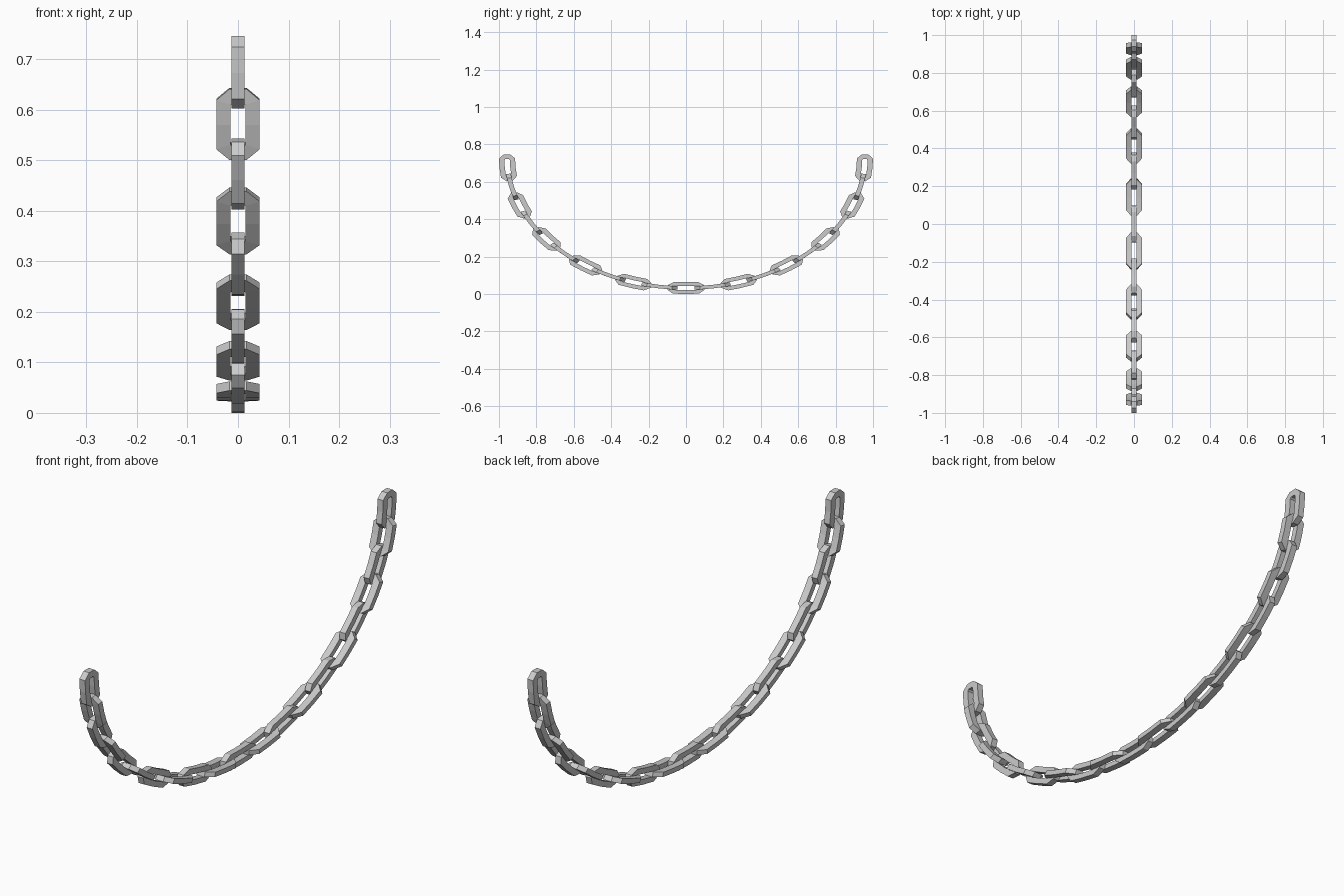
import bpy
import bmesh
from math import sin, cos, radians

if "Cube" in bpy.data.objects:
    bpy.data.objects.remove(bpy.data.objects["Cube"])

R = 0.957              # radius of the arc through the link centres
SQUASH = 0.73          # vertical flattening of the semicircle
STEP = radians(8.55)   # angle between neighbouring links
L, W, T = 0.0975, 0.043, 0.0128   # link half length, half width, half thickness


def loop(length, width, flat, chamfer):
    """Chamfered link outline with a midpoint on each long side."""
    s = length - chamfer
    return [(length, -flat), (length, flat), (s, width), (0, width), (-s, width),
            (-length, flat), (-length, -flat), (-s, -width), (0, -width), (s, -width)]


OUTER = loop(L, W, 0.017, 0.03)
INNER = loop(L - 0.034, 0.0145, 0.009, 0.009)


def bend(u, radial, x, angle):
    """Wrap a point around the flattened arc."""
    a = angle + u / R
    r = R + radial
    return (x, r * sin(a), SQUASH * (1 - r * cos(a)))


def make_link(name, angle, in_plane):
    bm = bmesh.new()
    rings = []
    for outline, t in ((OUTER, T), (OUTER, -T), (INNER, -T), (INNER, T)):
        ring = []
        for u, w in outline:
            radial, x = (w, t) if in_plane else (t, w)
            ring.append(bm.verts.new(bend(u, radial, x, angle)))
        rings.append(ring)
    n = len(OUTER)
    for k in range(4):
        a, b = rings[k], rings[(k + 1) % 4]
        for i in range(n):
            j = (i + 1) % n
            bm.faces.new((a[i], a[j], b[j], b[i]))
    bmesh.ops.recalc_face_normals(bm, faces=bm.faces)
    mesh = bpy.data.meshes.new(name)
    bm.to_mesh(mesh)
    bm.free()
    obj = bpy.data.objects.new(name, mesh)
    bpy.context.collection.objects.link(obj)


# 21 links, alternately upright and turned a quarter
for i in range(-10, 11):
    make_link(f"chain_link_{i + 11:02d}", i * STEP, i % 2 == 0)
